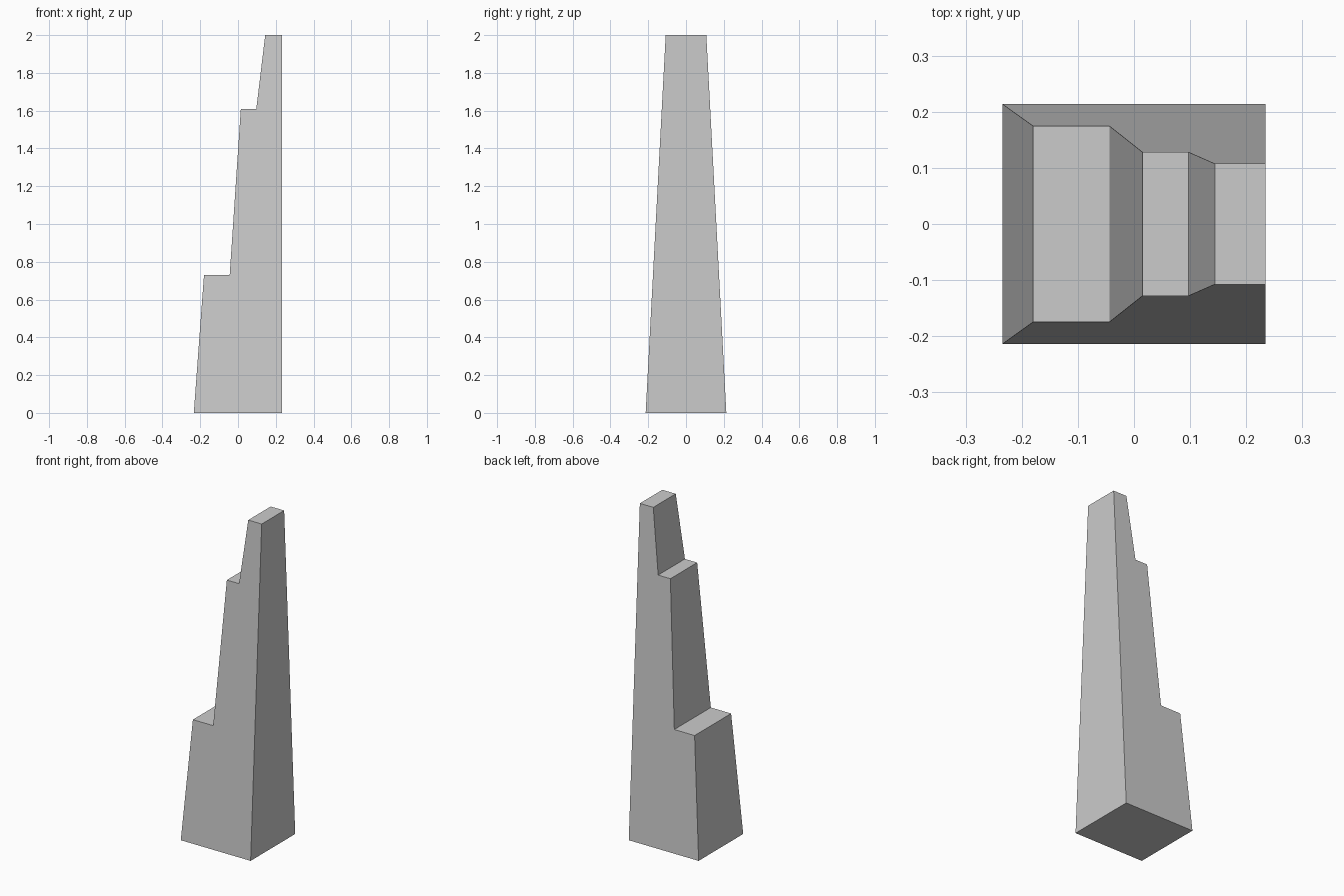
import bpy, bmesh

if "Cube" in bpy.data.objects:
    bpy.data.objects.remove(bpy.data.objects["Cube"])

# Stepped side profile (x, z), straight on the right-hand side
profile = [(-0.234, 0), (-0.18, 0.73), (-0.044, 0.73), (0.015, 1.61),
           (0.097, 1.61), (0.144, 2), (0.234, 2), (0.234, 0)]


def half_depth(z):
    """Depth narrows steadily from base to top."""
    return 0.2135 - 0.053 * z


# Stepped tapering tower: the profile drawn front and back, then bridged
bm = bmesh.new()
front = [bm.verts.new((x, -half_depth(z), z)) for x, z in profile]
back = [bm.verts.new((x, half_depth(z), z)) for x, z in profile]
bm.faces.new(front)
bm.faces.new(back[::-1])
for i in range(len(profile)):
    j = (i + 1) % len(profile)
    bm.faces.new((front[i], front[j], back[j], back[i]))
bmesh.ops.recalc_face_normals(bm, faces=bm.faces)

mesh = bpy.data.meshes.new("stepped_tower")
bm.to_mesh(mesh)
bm.free()
bpy.context.collection.objects.link(bpy.data.objects.new("stepped_tower", mesh))
